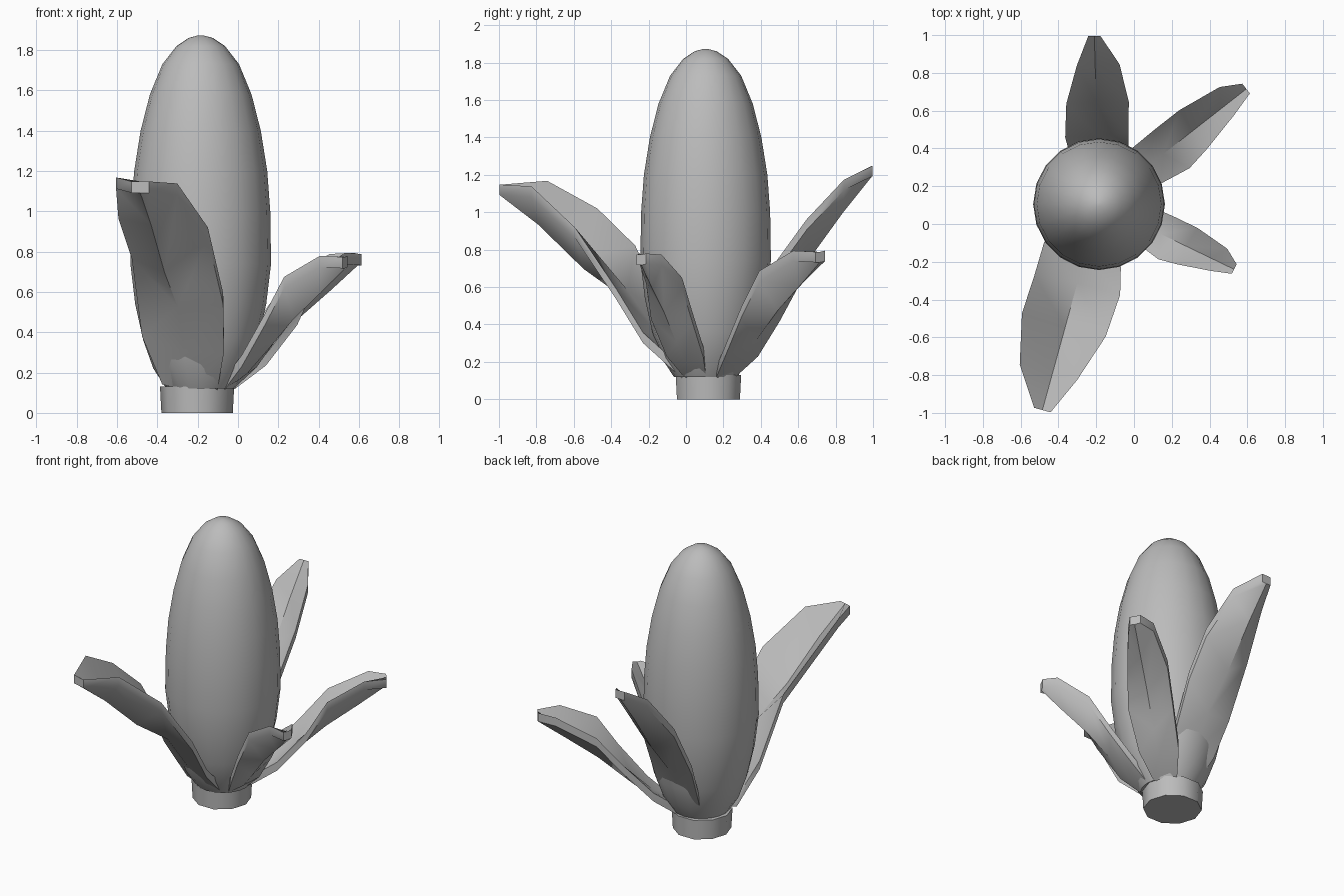
import bpy, bmesh
from math import sin, cos, pi, radians, atan2, hypot

cube = bpy.data.objects.get("Cube")
if cube:
    bpy.data.objects.remove(cube)

AXIS_X, AXIS_Y = -0.185, 0.105

grey = bpy.data.materials.new("plain_grey")
grey.use_nodes = True
GREY = (0.5, 0.5, 0.5, 1)
grey.diffuse_color = GREY
grey.node_tree.nodes["Principled BSDF"].inputs["Base Color"].default_value = GREY


def finish(bm, name, angle):
    """Turn a bmesh into a shaded, coloured object."""
    bmesh.ops.recalc_face_normals(bm, faces=bm.faces)
    mesh = bpy.data.meshes.new(name)
    bm.to_mesh(mesh)
    bm.free()
    obj = bpy.data.objects.new(name, mesh)
    bpy.context.collection.objects.link(obj)
    mesh.materials.append(grey)
    bpy.ops.object.select_all(action='DESELECT')
    obj.select_set(True)
    bpy.context.view_layer.objects.active = obj
    bpy.ops.object.shade_smooth_by_angle(angle=radians(angle))


def lathe(name, profile, sides, x, y):
    """Revolve (radius, height) points round an upright axis and cap the ends."""
    bm = bmesh.new()
    rings = []
    for r, z in profile:
        rings.append([bm.verts.new((x + r * cos(2 * pi * i / sides),
                                    y + r * sin(2 * pi * i / sides), z))
                      for i in range(sides)])
    for low, high in zip(rings, rings[1:]):
        for i in range(sides):
            j = (i + 1) % sides
            bm.faces.new((low[i], low[j], high[j], high[i]))
    bm.faces.new(rings[0])
    bm.faces.new(rings[-1])
    finish(bm, name, 40)


# Cob and stalk
lathe("cob", [(0.17, 0.12), (0.235, 0.22), (0.285, 0.36), (0.325, 0.54), (0.349, 0.74),
              (0.345, 1.0), (0.33, 1.2), (0.298, 1.4), (0.252, 1.58), (0.19, 1.73),
              (0.12, 1.82), (0.06, 1.86), (0.012, 1.873)], 20, AXIS_X, AXIS_Y)
lathe("stalk", [(0.177, 0), (0.184, 0.13)], 10, AXIS_X - 0.018, AXIS_Y + 0.015)

# Leaf rails, right edge, keel and left edge, from the base to the tip:
# (share of the reach, sideways, share of the rise)
BROAD = (
    [(0.03, 0.157, 0.04), (0.15, 0.227, 0.28), (0.33, 0.23, 0.67),
     (0.54, 0.24, 0.87), (0.8, 0.18, 1.02), (1, 0.045, 1)],
    [(0, 0.02, 0), (0.15, 0.01, 0.2), (0.31, 0, 0.43),
     (0.55, 0, 0.6), (0.8, 0, 0.84), (1, 0, 1)],
    [(-0.02, -0.113, 0.01), (0.17, -0.2, 0.2), (0.31, -0.235, 0.44),
     (0.54, -0.22, 0.77), (0.8, -0.135, 0.99), (1, -0.045, 1)])
SLENDER = (
    [(0.06, 0.06, 0.03), (0.23, 0.115, 0.21), (0.43, 0.145, 0.53),
     (0.58, 0.123, 0.84), (0.84, 0.07, 1.01), (1, 0.03, 1)],
    [(0, 0, 0), (0.2, 0, 0.15), (0.36, 0, 0.33),
     (0.58, 0, 0.59), (0.8, 0, 0.8), (1, 0, 1)],
    [(0.02, -0.08, 0.01), (0.2, -0.125, 0.2), (0.41, -0.13, 0.5),
     (0.6, -0.13, 0.8), (0.88, -0.095, 1), (1, -0.035, 1.01)])
BASE_OUT, BASE_Z, HALF_THICK = 0.12, 0.13, 0.028


def leaf(name, rails, tip, width, bulge=1):
    """Place a cupped leaf so that its point reaches tip, thickened upright."""
    dx, dy = tip[0] - AXIS_X, tip[1] - AXIS_Y
    reach, turn = hypot(dx, dy) - BASE_OUT, atan2(dy, dx)
    rise = tip[2] - BASE_Z
    bm = bmesh.new()
    rows = []
    for rail in rails:
        row = []
        for t, v, w in rail:
            out = BASE_OUT + t * reach
            side = v * width
            row.append(bm.verts.new((AXIS_X + out * cos(turn) + side * sin(turn),
                                     AXIS_Y + out * sin(turn) - side * cos(turn),
                                     BASE_Z + rise * (t + bulge * (w - t))
                                     - HALF_THICK)))
        rows.append(row)
    for a, b in zip(rows, rows[1:]):
        for i in range(len(a) - 1):
            bm.faces.new((a[i], a[i + 1], b[i + 1], b[i]))
    raised = bmesh.ops.extrude_face_region(bm, geom=bm.faces[:], use_keep_orig=True)
    top = [v for v in raised["geom"] if isinstance(v, bmesh.types.BMVert)]
    bmesh.ops.translate(bm, verts=top, vec=(0, 0, 2 * HALF_THICK))
    finish(bm, name, 48)


# Four husk leaves of differing size
leaf("front_leaf", BROAD, (-0.485, -0.985, 1.12), 1)
leaf("back_leaf", BROAD, (-0.21, 0.995, 1.22), 0.72, 0.6)
leaf("back_left_leaf", SLENDER, (0.595, 0.715, 0.76), 1)
leaf("front_left_leaf", SLENDER, (0.53, -0.24, 0.745), 0.87)
